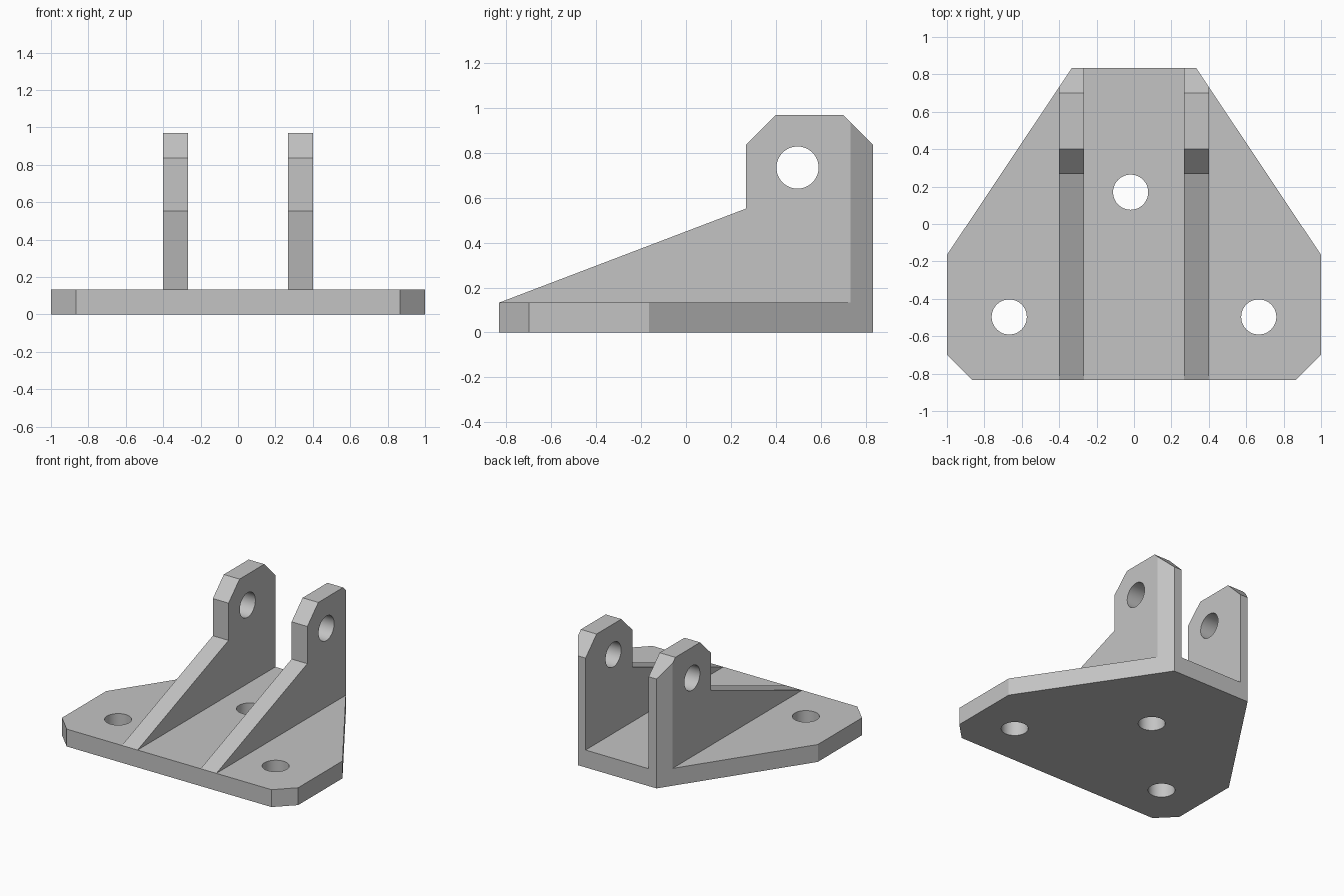
import bpy, bmesh, math
from mathutils import Vector, Matrix

if "Cube" in bpy.data.objects:
    bpy.data.objects.remove(bpy.data.objects["Cube"], do_unlink=True)

PLATE_TOP = 0.133
LUG_IN, LUG_OUT = 0.267, 0.40
HOLE_R = 0.094

grey = bpy.data.materials.new("plain grey")
grey.use_nodes = True
colour = (0.55, 0.55, 0.55, 1)
grey.diffuse_color = colour
grey.node_tree.nodes["Principled BSDF"].inputs["Base Color"].default_value = colour


def make_object(name, bm):
    bmesh.ops.recalc_face_normals(bm, faces=bm.faces)
    mesh = bpy.data.meshes.new(name)
    bm.to_mesh(mesh)
    bm.free()
    mesh.materials.append(grey)
    obj = bpy.data.objects.new(name, mesh)
    bpy.context.collection.objects.link(obj)
    return obj


def extrude_profile(points, offset):
    bm = bmesh.new()
    face = bm.faces.new([bm.verts.new(p) for p in points])
    result = bmesh.ops.extrude_face_region(bm, geom=[face])
    verts = [v for v in result["geom"] if isinstance(v, bmesh.types.BMVert)]
    bmesh.ops.translate(bm, verts=verts, vec=offset)
    return bm


def drill(obj, centres, rotation):
    # Cut round holes with temporary cylinders
    bm = bmesh.new()
    for centre in centres:
        bmesh.ops.create_cone(bm, cap_ends=True, segments=48, radius1=HOLE_R,
                              radius2=HOLE_R, depth=0.5,
                              matrix=Matrix.Translation(centre) @ rotation)
    cutter = make_object("hole_cutter", bm)
    cutter.hide_render = True
    mod = obj.modifiers.new("holes", "BOOLEAN")
    mod.operation, mod.solver, mod.object = "DIFFERENCE", "EXACT", cutter
    bpy.ops.object.select_all(action="DESELECT")
    bpy.context.view_layer.objects.active = obj
    obj.select_set(True)
    bpy.ops.object.modifier_apply(modifier=mod.name)
    bpy.data.objects.remove(cutter, do_unlink=True)
    bpy.ops.object.shade_smooth_by_angle(angle=math.radians(25))


# Base plate: tapered outline with three mounting holes
half = [(0.867, -0.833), (1, -0.7), (1, -0.165), (0.333, 0.833)]
outline = half + [(-x, y) for x, y in reversed(half)]
plate = make_object("base_plate", extrude_profile(
    [(x, y, 0) for x, y in outline], (0, 0, PLATE_TOP)))
drill(plate, [(-0.667, -0.497, 0), (0.667, -0.497, 0), (-0.018, 0.17, 0)],
      Matrix.Identity(4))

# Two upright lugs, their outer rear corners trimmed flush with the plate taper
profile = [(-0.833, PLATE_TOP), (0.267, 0.552), (0.267, 0.837), (0.4, 0.97),
           (0.7, 0.97), (0.833, 0.837), (0.833, PLATE_TOP)]
edge_a, edge_b = Vector((*half[2], 0)), Vector((*half[3], 0))
along = edge_b - edge_a
for name, side in (("left_lug", 1), ("right_lug", -1)):
    bm = extrude_profile([(side * LUG_IN, y, z) for y, z in profile],
                         (side * (LUG_OUT - LUG_IN), 0, 0))
    cut = bmesh.ops.bisect_plane(
        bm, geom=bm.verts[:] + bm.edges[:] + bm.faces[:],
        plane_co=(side * edge_a.x, edge_a.y, 0),
        plane_no=(side * along.y, -along.x, 0), clear_outer=True)
    rim = [e for e in cut["geom_cut"] if isinstance(e, bmesh.types.BMEdge)]
    bmesh.ops.holes_fill(bm, edges=bm.edges[:], sides=0)
    lug = make_object(name, bm)
    drill(lug, [(side * (LUG_IN + LUG_OUT) / 2, 0.497, 0.735)],
          Matrix.Rotation(math.pi / 2, 4, "Y"))
